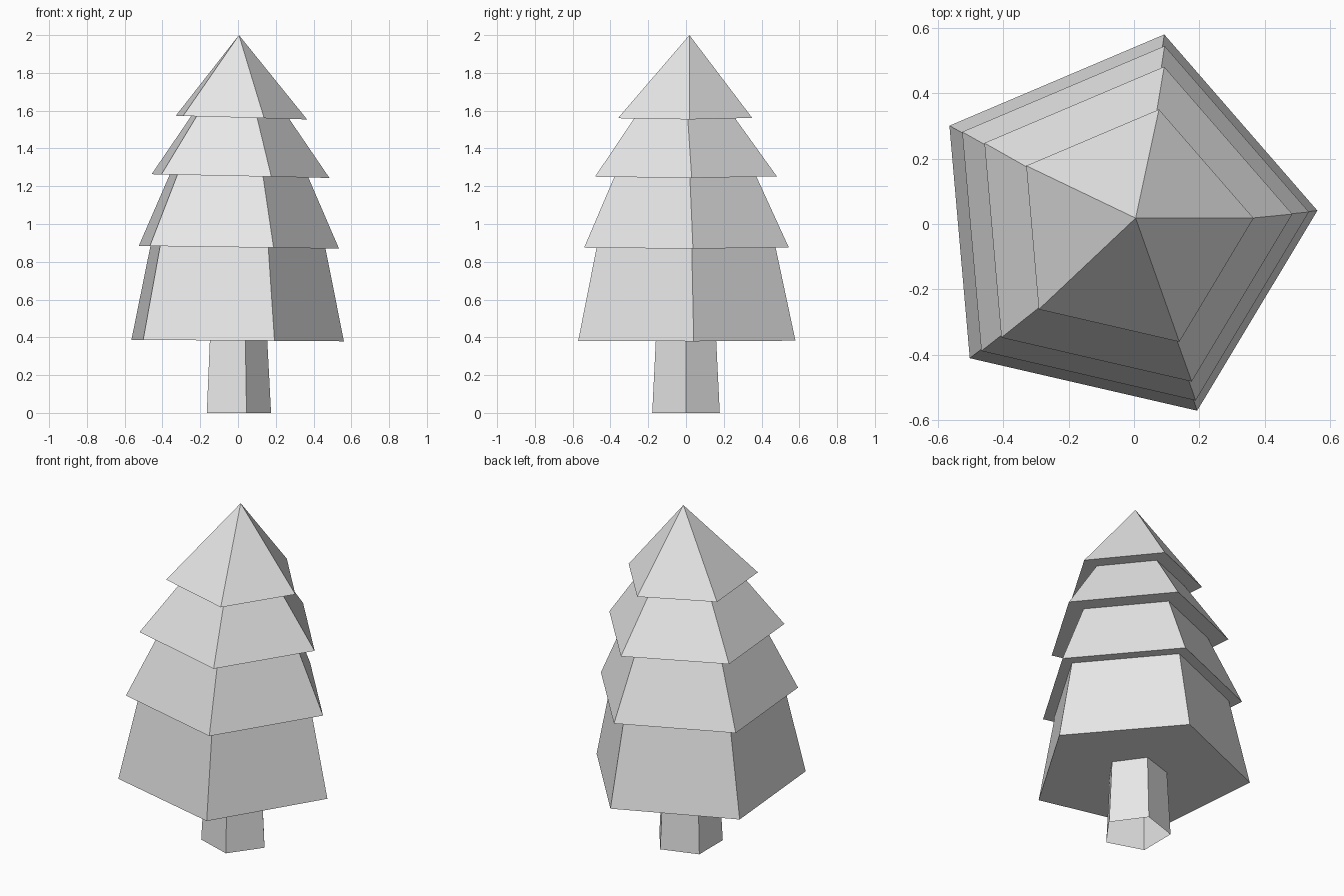
import bpy
import bmesh
from math import cos, sin, radians

SIDES = 5

cube = bpy.data.objects.get("Cube")
if cube:
    bpy.data.objects.remove(cube, do_unlink=True)

grey = bpy.data.materials.new("plain grey")
grey.use_nodes = True
grey.diffuse_color = (0.8, 0.8, 0.8, 1)
grey.node_tree.nodes["Principled BSDF"].inputs["Base Color"].default_value = (0.8, 0.8, 0.8, 1)


def add_ring(bm, radius, cx, cy, z, turn=0, lean=0):
    """Pentagon of vertices; lean lowers its +x side."""
    ring = []
    for i in range(SIDES):
        a = radians(turn + i * 360 / SIDES)
        x, y = radius * cos(a), radius * sin(a)
        ring.append(bm.verts.new((cx + x, cy + y, z - lean * (cx + x))))
    return ring


def bridge(bm, low, high):
    for i in range(SIDES):
        j = (i + 1) % SIDES
        bm.faces.new((low[i], low[j], high[j], high[i]))


def finish(bm, name):
    mesh = bpy.data.meshes.new(name)
    bm.to_mesh(mesh)
    bm.free()
    mesh.materials.append(grey)
    obj = bpy.data.objects.new(name, mesh)
    bpy.context.collection.objects.link(obj)


# Trunk: tapered tube, open at the foot
bm = bmesh.new()
bridge(bm, add_ring(bm, 0.188, -0.013, 0, 0),
       add_ring(bm, 0.168, -0.013, 0, 0.385))
finish(bm, "trunk")

# Foliage: stacked tiers, each as (skirt radius, neck radius, x, y, z, lean)
tiers = [
    (0.607, None, -0.044, -0.012, 0.383, 0.007),
    (0.572, 0.50, -0.035, -0.013, 0.877, 0.014),
    (0.508, 0.396, -0.022, -0.014, 1.254, 0.021),
    (0.375, 0.28, -0.008, -0.015, 1.564, 0.028),
]
bm = bmesh.new()
skirt = None
for radius, neck, cx, cy, z, lean in tiers:
    if neck:
        # Neck of the tier below, then the overhang of this one
        top = add_ring(bm, neck, cx, cy, z, 5, lean)
        bridge(bm, skirt, top)
    below = skirt
    skirt = add_ring(bm, radius, cx, cy, z, 5, lean)
    if below:
        bridge(bm, top, skirt)
    else:
        bm.faces.new(reversed(skirt))

# Pointed top
tip = bm.verts.new((0.005, 0.018, 2))
for i in range(SIDES):
    bm.faces.new((skirt[i], skirt[(i + 1) % SIDES], tip))
finish(bm, "foliage")
